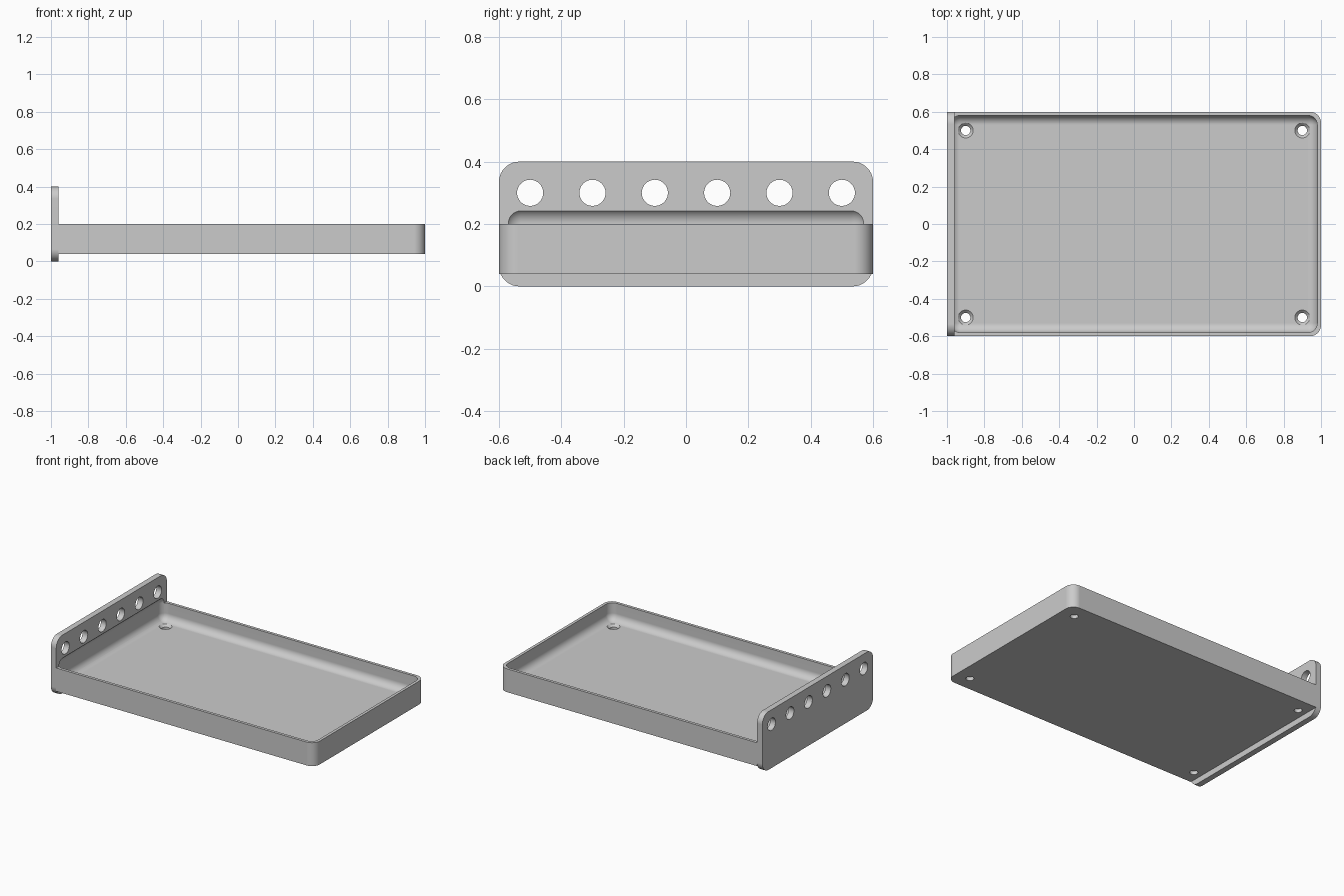
import bpy, bmesh, math
from mathutils import Matrix, Vector

cube = bpy.data.objects.get("Cube")
if cube:
    bpy.data.objects.remove(cube, do_unlink=True)

GREY = (0.6, 0.6, 0.6, 1.0)
grey = bpy.data.materials.new("plain grey")
grey.use_nodes = True
grey.diffuse_color = GREY
grey.node_tree.nodes["Principled BSDF"].inputs["Base Color"].default_value = GREY


def make_object(name, bm):
    bmesh.ops.recalc_face_normals(bm, faces=bm.faces)
    mesh = bpy.data.meshes.new(name)
    bm.to_mesh(mesh)
    bm.free()
    mesh.materials.append(grey)
    obj = bpy.data.objects.new(name, mesh)
    bpy.context.collection.objects.link(obj)
    return obj


def rounded_outline(corners, steps=10):
    """Counter-clockwise rectangle corners (a, b, radius) as a list of points."""
    points = []
    for i, (a, b, r) in enumerate(corners):
        if r == 0:
            points.append((a, b))
            continue
        start = math.pi + i * math.pi / 2
        ca = a + r if i in (0, 3) else a - r
        cb = b + r if i in (0, 1) else b - r
        for s in range(steps + 1):
            t = start + s / steps * math.pi / 2
            points.append((ca + r * math.cos(t), cb + r * math.sin(t)))
    return points


def prism(name, outline, low, high, along_x=False):
    bm = bmesh.new()
    place = (lambda a, b: (low, a, b)) if along_x else (lambda a, b: (a, b, low))
    face = bm.faces.new([bm.verts.new(place(a, b)) for a, b in outline])
    moved = bmesh.ops.extrude_face_region(bm, geom=[face])["geom"]
    d = high - low
    bmesh.ops.translate(bm, verts=[v for v in moved if isinstance(v, bmesh.types.BMVert)],
                        vec=(d, 0, 0) if along_x else (0, 0, d))
    return make_object(name, bm)


def cone(bm, centre, r1, r2, depth, turn=Matrix()):
    bmesh.ops.create_cone(bm, cap_ends=True, segments=32, radius1=r1, radius2=r2,
                          depth=depth, matrix=Matrix.Translation(centre) @ turn)


def cut(target, cutter):
    cutter.hide_render = True
    mod = target.modifiers.new("cut", 'BOOLEAN')
    mod.operation = 'DIFFERENCE'
    mod.solver = 'EXACT'
    mod.object = cutter
    bpy.context.view_layer.objects.active = target
    bpy.ops.object.modifier_apply(modifier=mod.name)


# Tray body, rounded only at the free end
R = 0.06
tray = prism("tray", rounded_outline([(-0.96, -0.6, 0), (1, -0.6, R), (1, 0.6, R), (-0.96, 0.6, 0)]),
             0.04, 0.2)

# Upright end plate with four rounded corners
C = 0.065
end_plate = prism("end_plate", rounded_outline([(-0.6, 0, C), (0.6, 0, C), (0.6, 0.4, C), (-0.6, 0.4, C)]),
                  -1, -0.96, along_x=True)

# Hollow with filleted edges, reaching slightly into the end plate
low, high = Vector((-0.98, -0.58, 0.08)), Vector((0.98, 0.58, 0.252))
bm = bmesh.new()
bmesh.ops.create_cube(bm, size=1, matrix=Matrix.Translation((low + high) / 2)
                      @ Matrix.Diagonal((*(high - low), 1)))
bmesh.ops.bevel(bm, geom=bm.edges[:], offset=0.05, segments=10, profile=0.5, affect='EDGES')
hollow = make_object("hollow_cutter", bm)
cut(tray, hollow)
cut(end_plate, hollow)

# Countersunk screw holes in the tray floor
cutters = [hollow]
for x in (-0.9, 0.9):
    for y in (-0.5, 0.5):
        for r1, r2, depth, z in ((0.025, 0.025, 0.2, 0.06), (0.02, 0.045, 0.025, 0.0725)):
            bm = bmesh.new()
            cone(bm, (x, y, z), r1, r2, depth)
            cutters.append(make_object("screw_hole_cutter", bm))
            cut(tray, cutters[-1])

# Row of round holes through the end plate
bm = bmesh.new()
for i in range(6):
    cone(bm, (-0.98, -0.5 + 0.2 * i, 0.3), 0.042, 0.042, 0.2, Matrix.Rotation(math.pi / 2, 4, 'Y'))
cutters.append(make_object("round_hole_cutter", bm))
cut(end_plate, cutters[-1])

for cutter in cutters:
    bpy.data.objects.remove(cutter, do_unlink=True)

# Smooth fillets, crisp edges
bpy.ops.object.select_all(action='DESELECT')
for part in (tray, end_plate):
    part.select_set(True)
    bpy.context.view_layer.objects.active = part
    bpy.ops.object.shade_smooth_by_angle(angle=math.radians(30))
    part.select_set(False)
    weighted = part.modifiers.new("even_shading", 'WEIGHTED_NORMAL')
    weighted.keep_sharp = True
